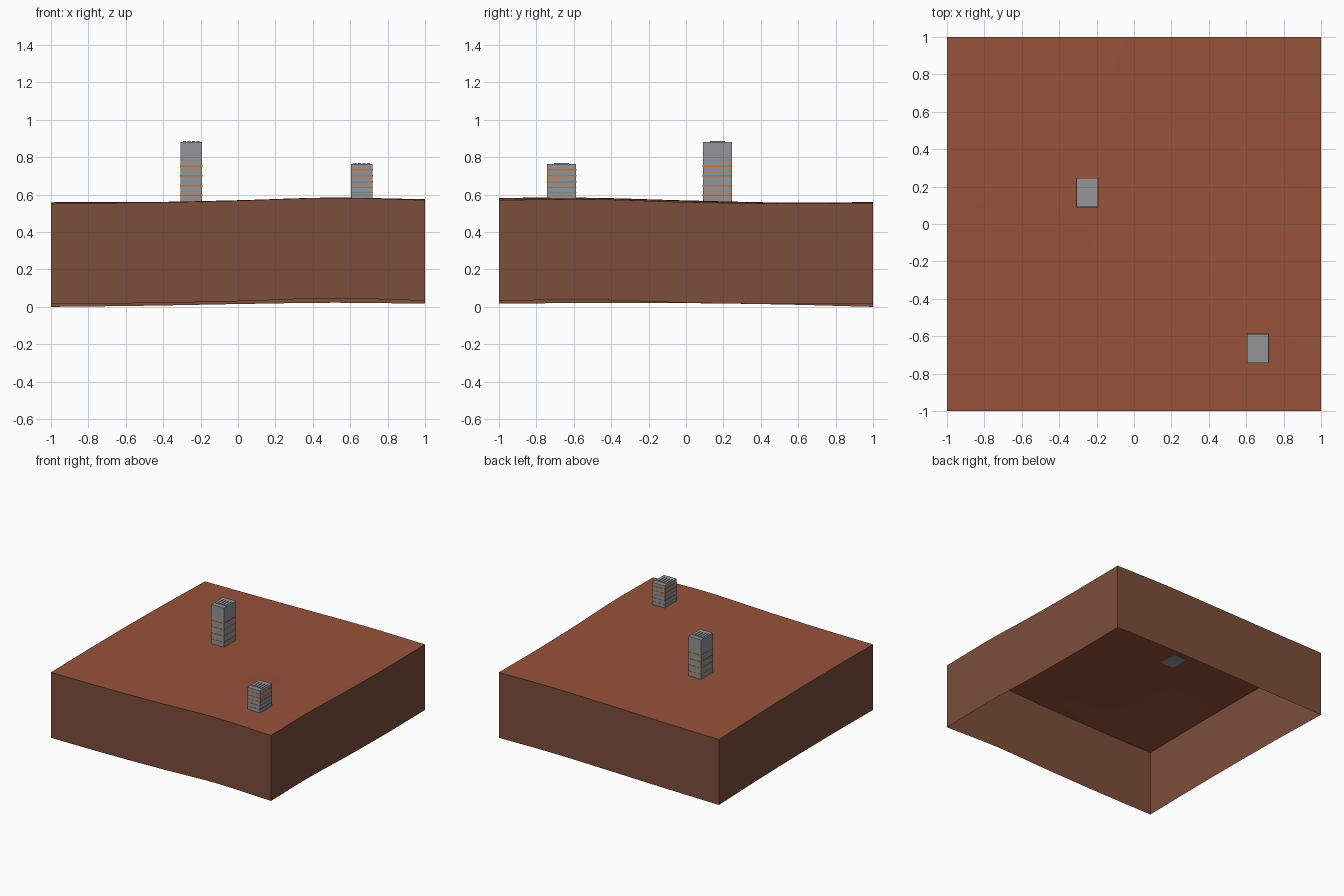
import bpy, bmesh, math
from mathutils import Vector

cube = bpy.data.objects.get("Cube")
if cube:
    bpy.data.objects.remove(cube, do_unlink=True)


def material(name, r, g, b):
    m = bpy.data.materials.new(name)
    m.use_nodes = True
    m.diffuse_color = (r, g, b, 1)
    m.node_tree.nodes["Principled BSDF"].inputs["Base Color"].default_value = (r, g, b, 1)
    return m


SOIL = material("red soil", 0.31, 0.085, 0.042)
EARTH = material("brown earth", 0.2, 0.075, 0.042)
CONCRETE = material("concrete grey", 0.29, 0.30, 0.31)
LEDGE = material("dark grey", 0.16, 0.165, 0.17)
ORANGE = material("orange trim", 0.62, 0.16, 0.035)

# Gentle relief: rows run front to back, columns run along x
RELIEF = [
    [.017, .020, .030, .045, .033],
    [.021, .022, .032, .045, .037],
    [.020, .022, .026, .031, .022],
    [.013, .015, .018, .020, .015],
    [.000, .006, .015, .022, .017],
]
DEPTH = 0.538
STEPS = 32


def spline(values, t):
    """Catmull-Rom value along evenly spaced samples, t from 0 to 1."""
    last = len(values) - 1
    i = min(int(t * last), last - 1)
    f = t * last - i
    a, b = values[i], values[i + 1]
    before = values[i - 1] if i > 0 else 2 * a - b
    after = values[i + 2] if i + 2 <= last else 2 * b - a
    m, n = (b - before) / 2, (after - a) / 2
    return a + f * m + f * f * (3 * (b - a) - 2 * m - n) + f ** 3 * (2 * (a - b) + m + n)


def relief(x, y):
    return spline([spline(row, (x + 1) / 2) for row in RELIEF], (y + 1) / 2)


def finish(bm, name, *mats):
    mesh = bpy.data.meshes.new(name)
    bm.to_mesh(mesh)
    bm.free()
    for m in mats:
        mesh.materials.append(m)
    ob = bpy.data.objects.new(name, mesh)
    bpy.context.collection.objects.link(ob)
    return ob


# Ground block: rolling top sheet with skirt walls, open underneath
bm = bmesh.new()
bmesh.ops.create_grid(bm, x_segments=STEPS, y_segments=STEPS, size=1)
for v in bm.verts:
    v.co.z = DEPTH + relief(v.co.x, v.co.y)
rim = [e for e in bm.edges if e.is_boundary]
skirt = bmesh.ops.extrude_edge_only(bm, edges=rim)["geom"]
for item in skirt:
    if isinstance(item, bmesh.types.BMVert):
        item.co.z -= DEPTH
    elif isinstance(item, bmesh.types.BMFace):
        item.material_index = 1
bm.normal_update()
for f in bm.faces:
    c = f.calc_center_median()
    outward = Vector((c.x, c.y, 0)) if f.material_index else Vector((0, 0, 1))
    if f.normal.dot(outward) < 0:
        f.normal_flip()
ground = finish(bm, "ground_block", SOIL, EARTH)
bpy.ops.object.select_all(action='DESELECT')
ground.select_set(True)
bpy.context.view_layer.objects.active = ground
bpy.ops.object.shade_smooth_by_angle(angle=math.radians(35))


def box(name, center, size, mat):
    bm = bmesh.new()
    bmesh.ops.create_cube(bm, size=1)
    bmesh.ops.scale(bm, vec=size, verts=bm.verts)
    bmesh.ops.translate(bm, vec=center, verts=bm.verts)
    return finish(bm, name, mat)


def tower(name, x, y, base, top, orange_levels, grey_levels):
    w, d = 0.115, 0.155
    box(name + "_body", (x, y, (base + top) / 2), (w, d, top - base), CONCRETE)
    # Floor bands
    for levels, mat, label in ((orange_levels, ORANGE, "orange"), (grey_levels, LEDGE, "grey")):
        for i, z in enumerate(levels):
            thick = 0.008 if mat is ORANGE else 0.003
            box(f"{name}_{label}_band_{i + 1}", (x, y, z), (w + .003, d + .003, thick), mat)
    # Low roof slabs
    for i in range(4):
        px = x + (i - 1.5) * 0.024
        box(f"{name}_roof_slab_{i + 1}", (px, y, top + .001), (.016, .08, .006), CONCRETE)


tower("tall_tower", -0.25, 0.168, 0.556, 0.882, (.597, .648, .70, .752), ())
tower("short_tower", 0.662, -0.665, 0.572, 0.764, (.67, .70, .733), (.61, .64))
